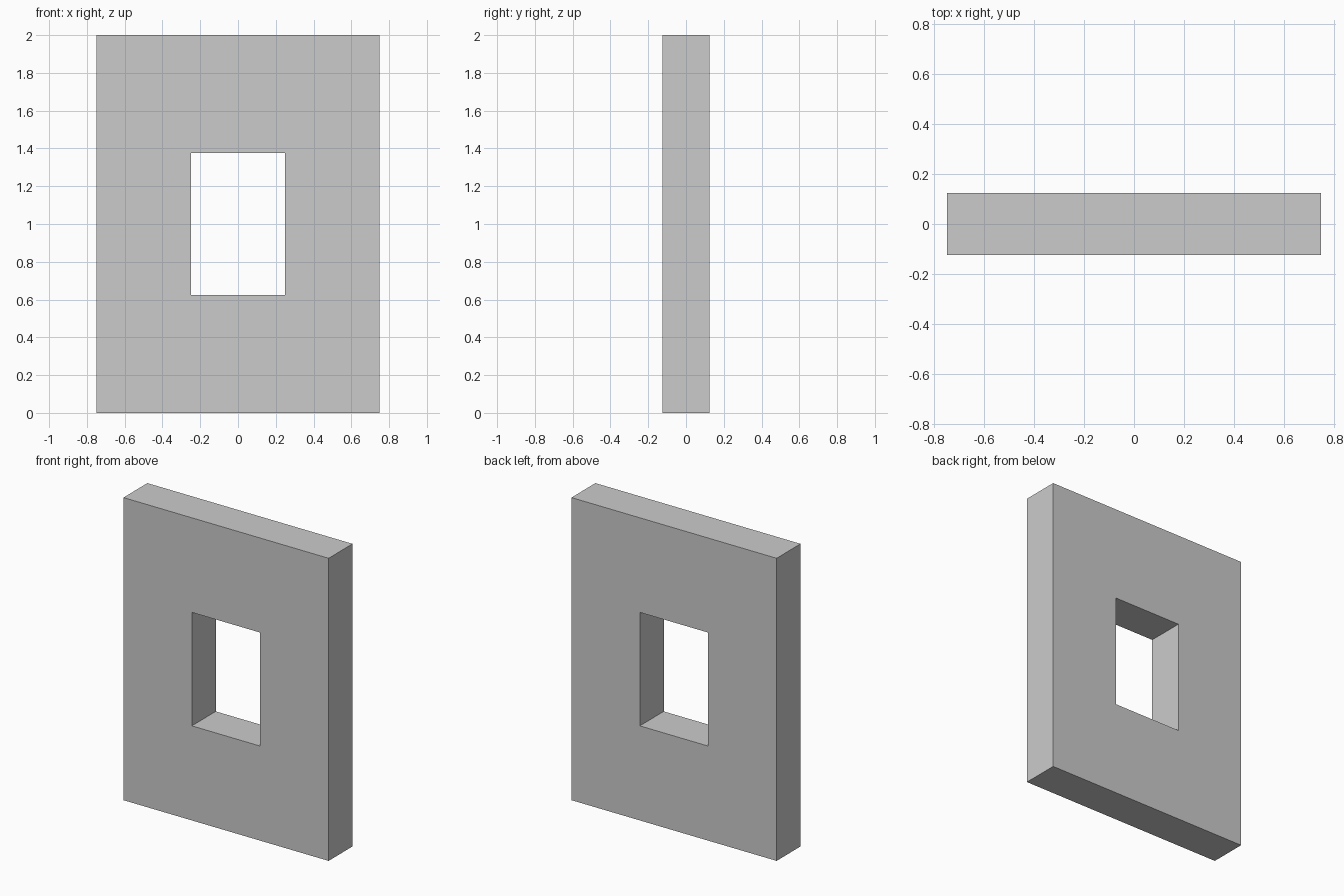
import bpy, bmesh

if "Cube" in bpy.data.objects:
    bpy.data.objects.remove(bpy.data.objects["Cube"])

DEPTH = 0.25


def rectangle(bm, half_width, z0, z1, y):
    corners = [(-half_width, z0), (half_width, z0), (half_width, z1), (-half_width, z1)]
    return [bm.verts.new((x, y, z)) for x, z in corners]


# Wall panel with a window opening: a rectangular ring extruded through its depth
bm = bmesh.new()
outer = rectangle(bm, 0.75, 0.0, 2.0, -DEPTH / 2)
inner = rectangle(bm, 0.25, 0.625, 1.375, -DEPTH / 2)
ring = []
for i in range(4):
    j = (i + 1) % 4
    ring.append(bm.faces.new((outer[i], outer[j], inner[j], inner[i])))

back = bmesh.ops.extrude_face_region(bm, geom=ring, use_keep_orig=True)
back_verts = [g for g in back["geom"] if isinstance(g, bmesh.types.BMVert)]
bmesh.ops.translate(bm, verts=back_verts, vec=(0, DEPTH, 0))
bmesh.ops.recalc_face_normals(bm, faces=bm.faces)

mesh = bpy.data.meshes.new("window_wall")
bm.to_mesh(mesh)
bm.free()
wall = bpy.data.objects.new("window_wall", mesh)
bpy.context.collection.objects.link(wall)
